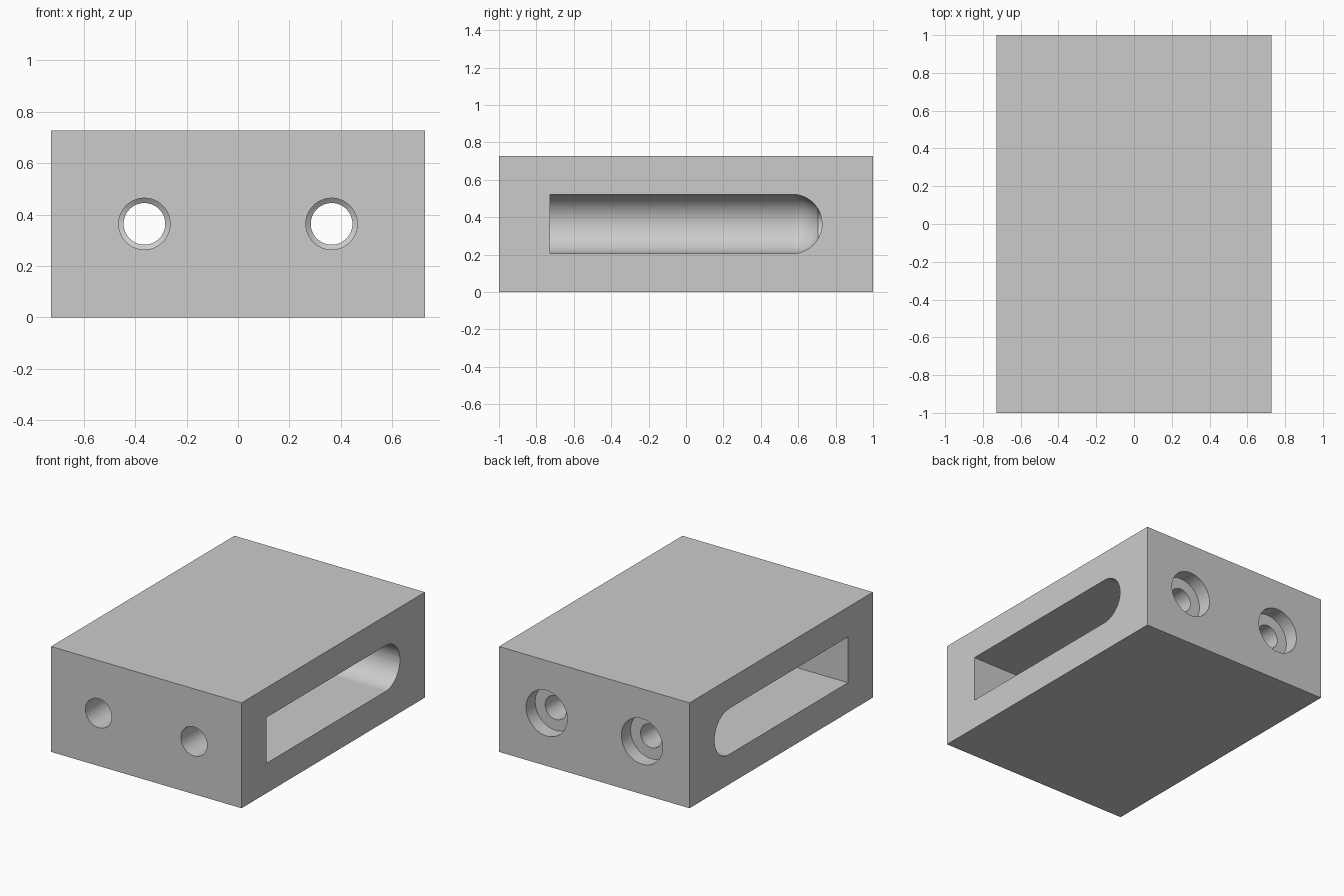
import bpy, bmesh
from math import sin, cos, pi, radians
from mathutils import Matrix, Vector

if "Cube" in bpy.data.objects:
    bpy.data.objects.remove(bpy.data.objects["Cube"])

HALF_W, HEIGHT = 0.727, 0.727      # block half width and height
AXIS_X, AXIS_Z = 0.364, 0.364      # centre line of each bore
R = 0.158                          # pocket radius
FRONT, BACK = -0.727, 0.727        # pocket ends

grey = bpy.data.materials.new("plain grey")
grey.use_nodes = True
grey.diffuse_color = (0.6, 0.6, 0.6, 1)
grey.node_tree.nodes["Principled BSDF"].inputs["Base Color"].default_value = (0.6, 0.6, 0.6, 1)


def make_object(name, bm):
    bmesh.ops.recalc_face_normals(bm, faces=bm.faces)
    mesh = bpy.data.meshes.new(name)
    bm.to_mesh(mesh)
    bm.free()
    mesh.materials.append(grey)
    obj = bpy.data.objects.new(name, mesh)
    bpy.context.collection.objects.link(obj)
    return obj


def rod(name, x, radius, y0, y1):
    """Cylinder along y on a bore centre line."""
    bm = bmesh.new()
    place = Matrix.Translation((x, (y0 + y1) / 2, AXIS_Z)) @ Matrix.Rotation(pi / 2, 4, "X")
    bmesh.ops.create_cone(bm, cap_ends=True, segments=64, radius1=radius,
                          radius2=radius, depth=y1 - y0, matrix=place)
    return make_object(name, bm)


def pocket(name, side):
    """Round-ended rod swept sideways out of the block."""
    bm = bmesh.new()
    rings = [(FRONT, R)]
    rings += [(BACK - R + R * sin(a), R * cos(a)) for a in (i * pi / 32 for i in range(16))]
    points = [Vector((0, BACK, 0))]
    for y, r in rings:
        points += [Vector((r * cos(t), y, r * sin(t))) for t in (i * pi / 32 for i in range(64))]
    for x in (AXIS_X, HALF_W + 0.2):
        for p in points:
            bm.verts.new(p + Vector((side * x, 0, AXIS_Z)))
    hull = bmesh.ops.convex_hull(bm, input=bm.verts)
    loose = {v for v in hull["geom_interior"] + hull["geom_unused"]
             if isinstance(v, bmesh.types.BMVert)}
    bmesh.ops.delete(bm, geom=list(loose), context="VERTS")
    bmesh.ops.dissolve_limit(bm, angle_limit=radians(0.2), verts=bm.verts, edges=bm.edges)
    return make_object(name, bm)


# Solid block
bm = bmesh.new()
bmesh.ops.create_cube(bm, size=1, matrix=Matrix.Translation((0, 0, HEIGHT / 2))
                      @ Matrix.Diagonal((HALF_W * 2, 2, HEIGHT, 1)))
block = make_object("block", bm)

# Side pockets, front holes, back holes and their counterbores
cutters = []
for side in (-1, 1):
    x = side * AXIS_X
    cutters += [pocket("pocket_cutter", side),
                rod("front_hole_cutter", x, 0.1, -1.2, -0.5),
                rod("back_hole_cutter", x, 0.081, 0.5, 1.2),
                rod("counterbore_cutter", x, 0.157, 0.9, 1.2)]

bpy.context.view_layer.objects.active = block
for cutter in cutters:
    cutter.hide_render = True
    cut = block.modifiers.new("cut", "BOOLEAN")
    cut.operation = "DIFFERENCE"
    cut.solver = "EXACT"
    cut.object = cutter
    bpy.ops.object.modifier_apply(modifier=cut.name)
    bpy.data.objects.remove(cutter)

# Smooth bores with crisp rims
bpy.ops.object.select_all(action="DESELECT")
block.select_set(True)
bpy.ops.object.shade_smooth_by_angle(angle=radians(30))
weighted = block.modifiers.new("even_shading", "WEIGHTED_NORMAL")
weighted.keep_sharp = True
